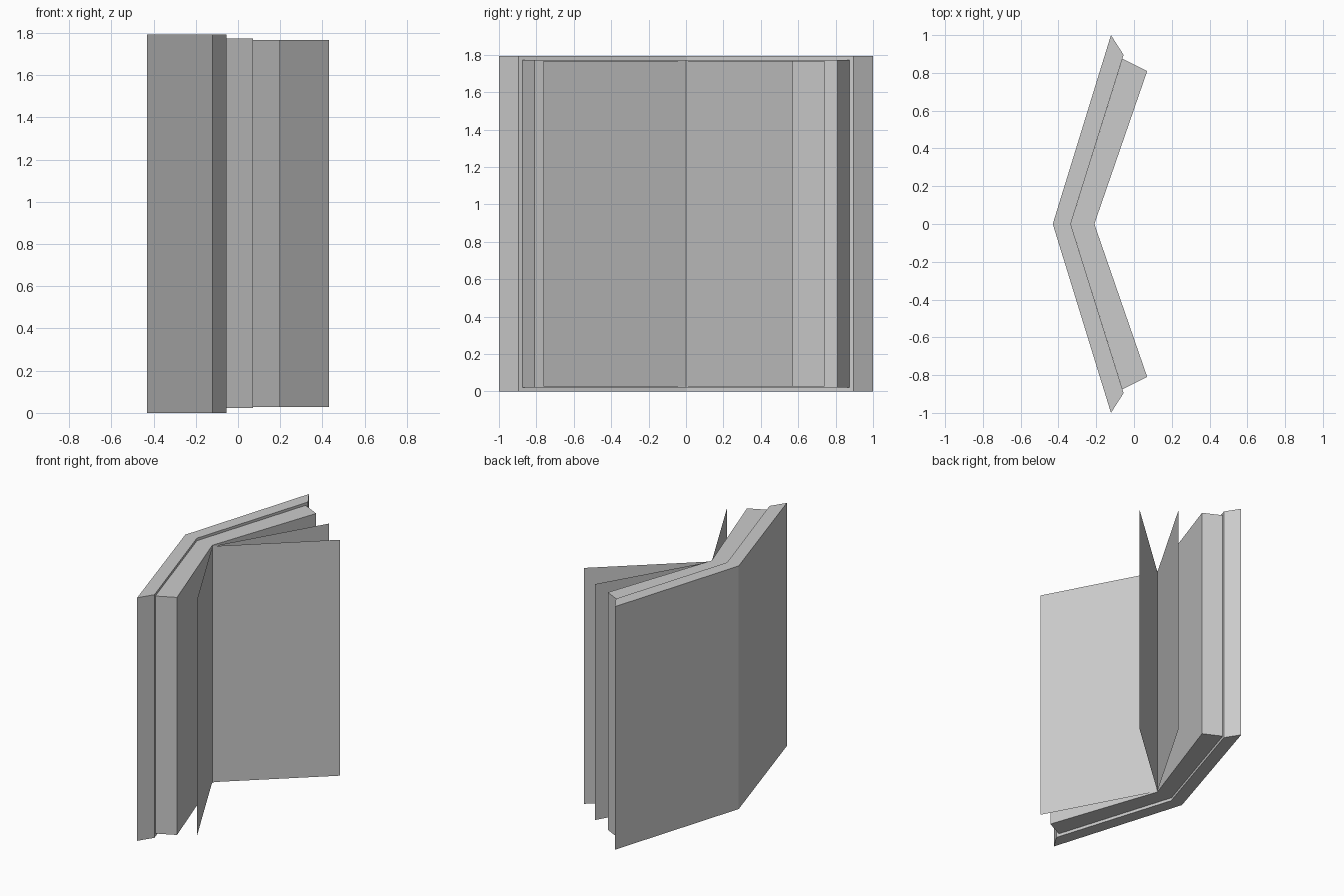
import bpy
import bmesh

if "Cube" in bpy.data.objects:
    bpy.data.objects.remove(bpy.data.objects["Cube"])


def make_object(name, bm):
    bmesh.ops.recalc_face_normals(bm, faces=bm.faces[:])
    mesh = bpy.data.meshes.new(name)
    bm.to_mesh(mesh)
    bm.free()
    obj = bpy.data.objects.new(name, mesh)
    bpy.context.collection.objects.link(obj)
    return obj


def folded_slab(name, outer_spine, inner_spine, outer_end, inner_end, z0, z1):
    """V-shaped slab, mirrored about y = 0, extruded upward."""
    bm = bmesh.new()
    rings = []
    for sign in (-1, 1):
        (ox, oy), (ix, iy) = outer_end, inner_end
        profile = [(outer_spine, 0), (ox, sign * oy), (ix, sign * iy), (inner_spine, 0)]
        rings.append([[bm.verts.new((x, y, z)) for x, y in profile] for z in (z0, z1)])
    for low, high in rings:
        bm.faces.new(low)
        bm.faces.new(high)
        for i in range(3):  # spine side stays open
            bm.faces.new((low[i], low[i + 1], high[i + 1], high[i]))
    bmesh.ops.remove_doubles(bm, verts=bm.verts[:], dist=1e-4)
    return make_object(name, bm)


def sheet(name, x, y):
    """Thin loose page hinged at the inner fold."""
    bm = bmesh.new()
    bm.faces.new([bm.verts.new(p) for p in (
        (-0.21, 0, 0.027), (x, y, 0.027), (x, y, 1.766), (-0.21, 0, 1.766))])
    return make_object(name, bm)


# Cover
folded_slab("cover", -0.43, -0.335, (-0.122, 1.0), (-0.055, 0.895), 0, 1.792)

# Page block resting in the cover
folded_slab("page_block", -0.335, -0.21, (-0.061, 0.875), (0.07, 0.81), 0.022, 1.773)

# Loose pages fanned out
for i, (x, y) in enumerate([(0.198, -0.763), (0.43, 0.573), (0.223, 0.74)]):
    sheet(f"loose_page_{i + 1}", x, y)
